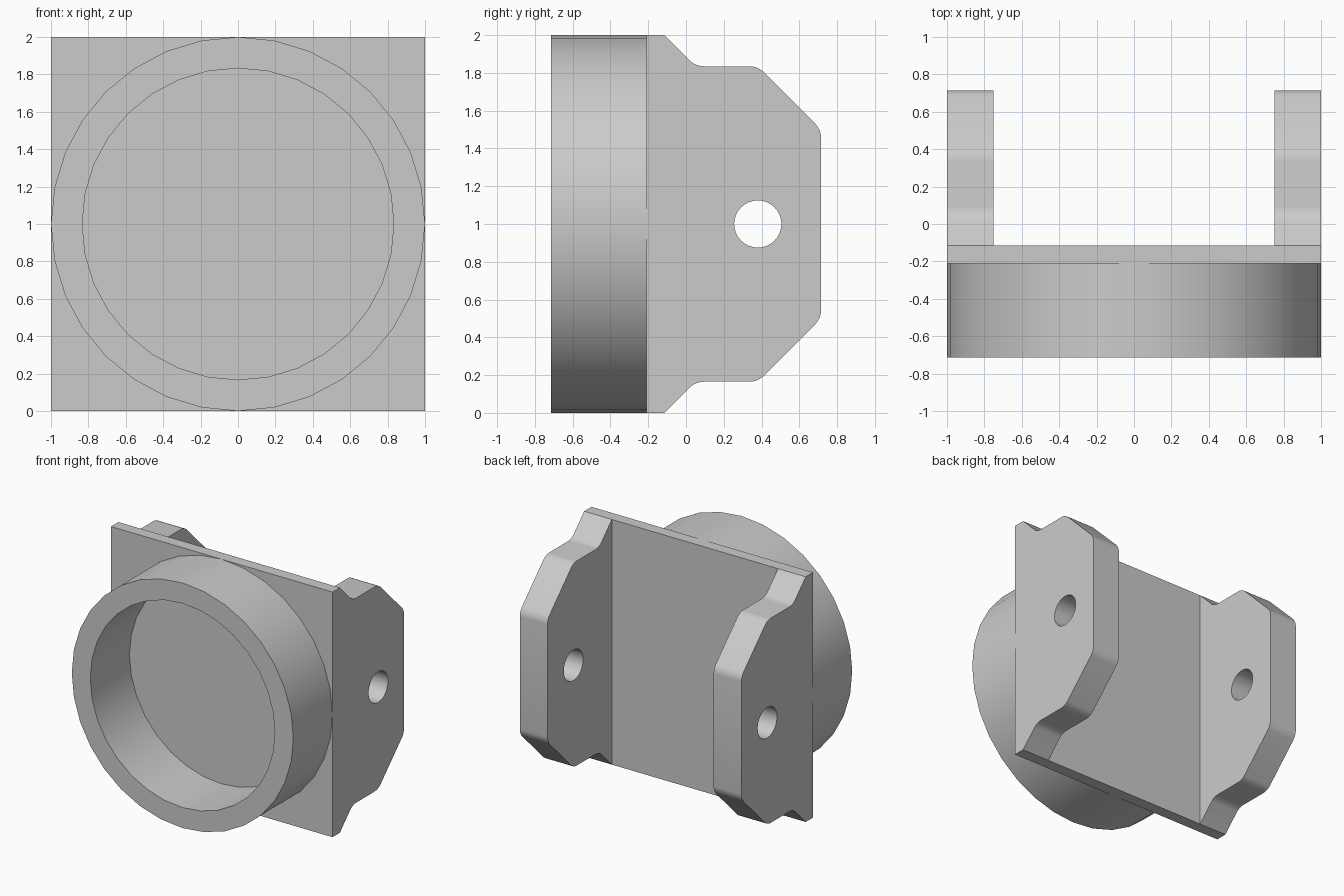
import bpy, bmesh
from math import cos, sin, tau, radians

cube = bpy.data.objects.get("Cube")
if cube:
    bpy.data.objects.remove(cube, do_unlink=True)

grey = bpy.data.materials.new("plain_grey")
grey.use_nodes = True
grey.diffuse_color = (0.6, 0.6, 0.6, 1)
grey.node_tree.nodes["Principled BSDF"].inputs["Base Color"].default_value = (0.6, 0.6, 0.6, 1)

HALF, DEPTH = 1.0, 0.715
PLATE_FRONT, PLATE_BACK = -0.21, -0.115
SIDES = 32


def finish(bm, name):
    bmesh.ops.recalc_face_normals(bm, faces=bm.faces[:])
    mesh = bpy.data.meshes.new(name)
    bm.to_mesh(mesh)
    bm.free()
    obj = bpy.data.objects.new(name, mesh)
    bpy.context.collection.objects.link(obj)
    mesh.materials.append(grey)
    return obj


def smooth(obj):
    bpy.ops.object.select_all(action='DESELECT')
    obj.select_set(True)
    bpy.context.view_layer.objects.active = obj
    bpy.ops.object.shade_smooth_by_angle(angle=radians(30))


def prism(points, x0, x1):
    """Extrude a (y, z) outline along x."""
    bm = bmesh.new()
    face = bm.faces.new([bm.verts.new((x0, y, z)) for y, z in points])
    new = bmesh.ops.extrude_face_region(bm, geom=[face])["geom"]
    bmesh.ops.translate(bm, vec=(x1 - x0, 0, 0),
                        verts=[v for v in new if isinstance(v, bmesh.types.BMVert)])
    return bm


# Square mounting plate
finish(prism([(PLATE_FRONT, 0), (PLATE_BACK, 0), (PLATE_BACK, 2), (PLATE_FRONT, 2)],
             -HALF, HALF), "mounting_plate")

# Round collar on the front
bm = bmesh.new()
loops = [[bm.verts.new((r * cos(tau * i / SIDES), y, 1 + r * sin(tau * i / SIDES)))
          for i in range(SIDES)]
         for r, y in ((1, PLATE_FRONT), (1, -DEPTH), (0.833, -DEPTH), (0.833, PLATE_FRONT))]
for k in range(4):
    a, b = loops[k], loops[(k + 1) % 4]
    for i in range(SIDES):
        j = (i + 1) % SIDES
        bm.faces.new((a[i], a[j], b[j], b[i]))
smooth(finish(bm, "front_collar"))

# Cutter for the pin holes
hole = [(0.38 + 0.125 * cos(tau * i / SIDES), 1 + 0.125 * sin(tau * i / SIDES))
        for i in range(SIDES)]
cutter = finish(prism(hole, -1.5, 1.5), "pin_hole_cutter")

# Pair of rear lugs with softened corners
upper = [(PLATE_BACK, 2), (0.05, 1.835), (0.38, 1.835), (DEPTH, 1.5)]
outline = upper + [(y, 2 - z) for y, z in reversed(upper)]
for side, name in ((1, "left_lug"), (-1, "right_lug")):
    bm = prism(outline, side * 0.75, side * HALF)
    corners = [e for e in bm.edges
               if abs(e.verts[0].co.x - e.verts[1].co.x) > 0.1 and e.verts[0].co.y > 0]
    bmesh.ops.bevel(bm, geom=corners, offset=0.04, segments=4, profile=0.5,
                    affect='EDGES')
    lug = finish(bm, name)
    cut = lug.modifiers.new("pin_hole", 'BOOLEAN')
    cut.object = cutter
    cut.solver = 'EXACT'
    bpy.context.view_layer.objects.active = lug
    bpy.ops.object.modifier_apply(modifier=cut.name)
    smooth(lug)

bpy.data.objects.remove(cutter, do_unlink=True)
